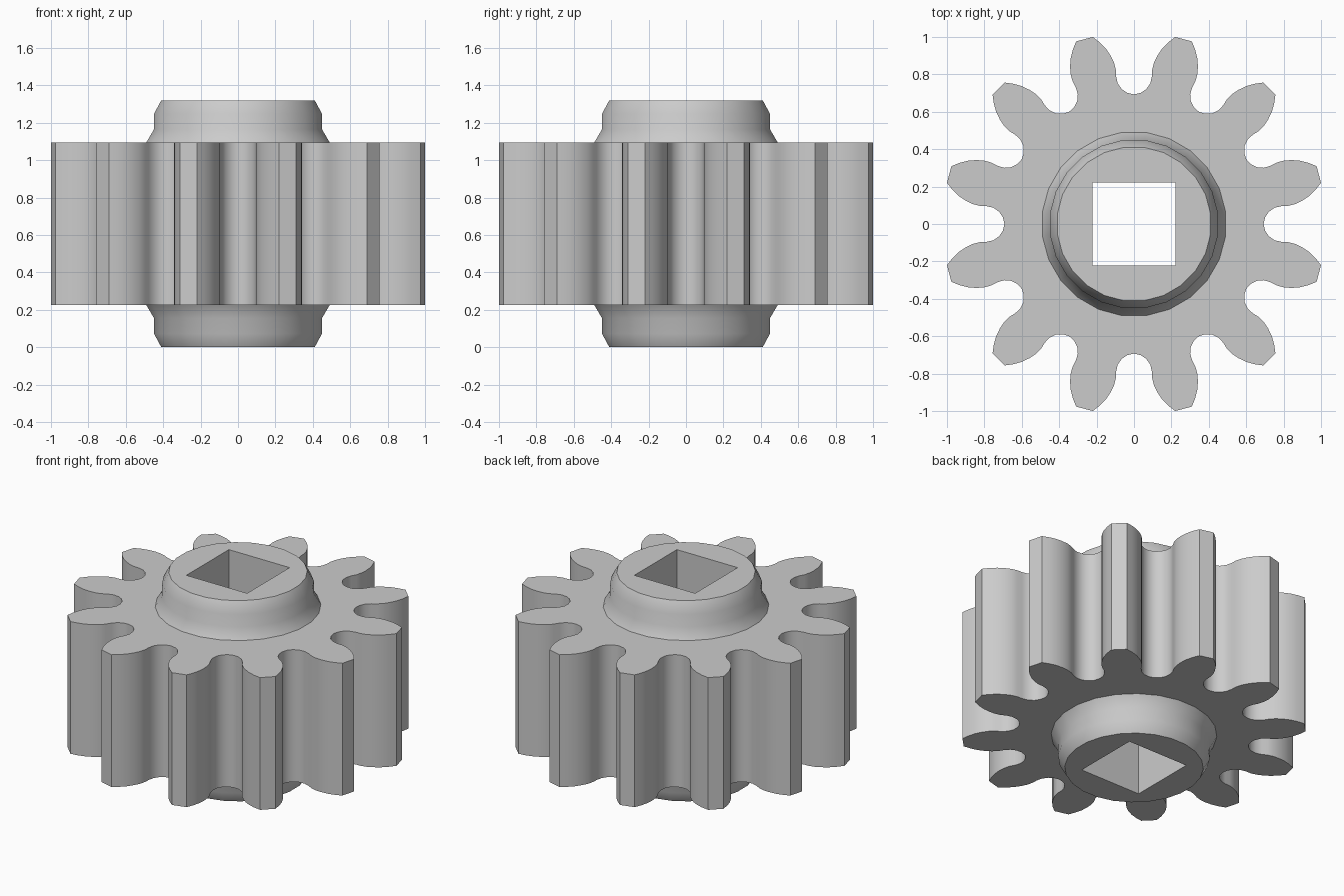
import bpy, bmesh
from math import sin, cos, pi, radians

if "Cube" in bpy.data.objects:
    bpy.data.objects.remove(bpy.data.objects["Cube"])

TEETH, SIDES = 12, 24
HEIGHT, Z_LOW, Z_HIGH = 1.32, 0.225, 1.095

bm = bmesh.new()


def ring(points, z):
    return [bm.verts.new((x, y, z)) for x, y in points]


def walls(a, b):
    for i in range(len(a)):
        j = (i + 1) % len(a)
        bm.faces.new((a[i], a[j], b[j], b[i]))


def edge_loop(r):
    out = []
    for i in range(len(r)):
        pair = (r[i], r[(i + 1) % len(r)])
        out.append(bm.edges.get(pair) or bm.edges.new(pair))
    return out


def cap(outer, inner, direction):
    # flat face with a hole
    bmesh.ops.triangle_fill(bm, use_beauty=True, use_dissolve=False,
                            edges=edge_loop(outer) + edge_loop(inner),
                            normal=(0, 0, direction))


def circle(r):
    r /= cos(pi / SIDES)
    return [(r * cos((i + 0.5) * 2 * pi / SIDES),
             r * sin((i + 0.5) * 2 * pi / SIDES)) for i in range(SIDES)]


# Tooth outline: half a gap, mirrored and repeated around the axis
half_gap = [(0.035, 0.701), (0.065, 0.72), (0.087, 0.752), (0.096, 0.79),
            (0.097, 0.825), (0.107, 0.863), (0.125, 0.9), (0.15, 0.937),
            (0.182, 0.97), (0.22, 1.0)]
gap = [(-x, y) for x, y in reversed(half_gap)] + [(0, 0.693)] + half_gap
outline = []
for k in range(TEETH):
    a = -2 * pi * k / TEETH
    outline += [(x * cos(a) - y * sin(a), x * sin(a) + y * cos(a)) for x, y in gap]

# Toothed rim
teeth_low, teeth_high = ring(outline, Z_LOW), ring(outline, Z_HIGH)
walls(teeth_low, teeth_high)

# Square bore
h = 0.221
square = [(-h, -h), (h, -h), (h, h), (-h, h)]
bore_low, bore_high = ring(square, 0), ring(square, HEIGHT)
walls(bore_low, bore_high)

# Hub collars, mirrored above and below: (radius, distance from the end face)
collar = [(0.41, 0), (0.449, 0.072), (0.449, 0.155), (0.49, Z_LOW)]
for top in (False, True):
    rings = [ring(circle(r), HEIGHT - d if top else d) for r, d in collar]
    for a, b in zip(rings, rings[1:]):
        walls(a, b)
    # hub end face and gear face
    n = 1 if top else -1
    cap(rings[0], bore_high if top else bore_low, n)
    # snap the collar foot exactly onto the gear face
    for v in rings[-1]:
        v.co.z = Z_HIGH if top else Z_LOW
    cap(teeth_high if top else teeth_low, rings[-1], n)

bmesh.ops.recalc_face_normals(bm, faces=bm.faces[:])
mesh = bpy.data.meshes.new("pinion_gear")
bm.to_mesh(mesh)
bm.free()

gear = bpy.data.objects.new("pinion_gear", mesh)
bpy.context.collection.objects.link(gear)
bpy.context.view_layer.objects.active = gear
gear.select_set(True)
bpy.ops.object.shade_smooth_by_angle(angle=radians(35))
